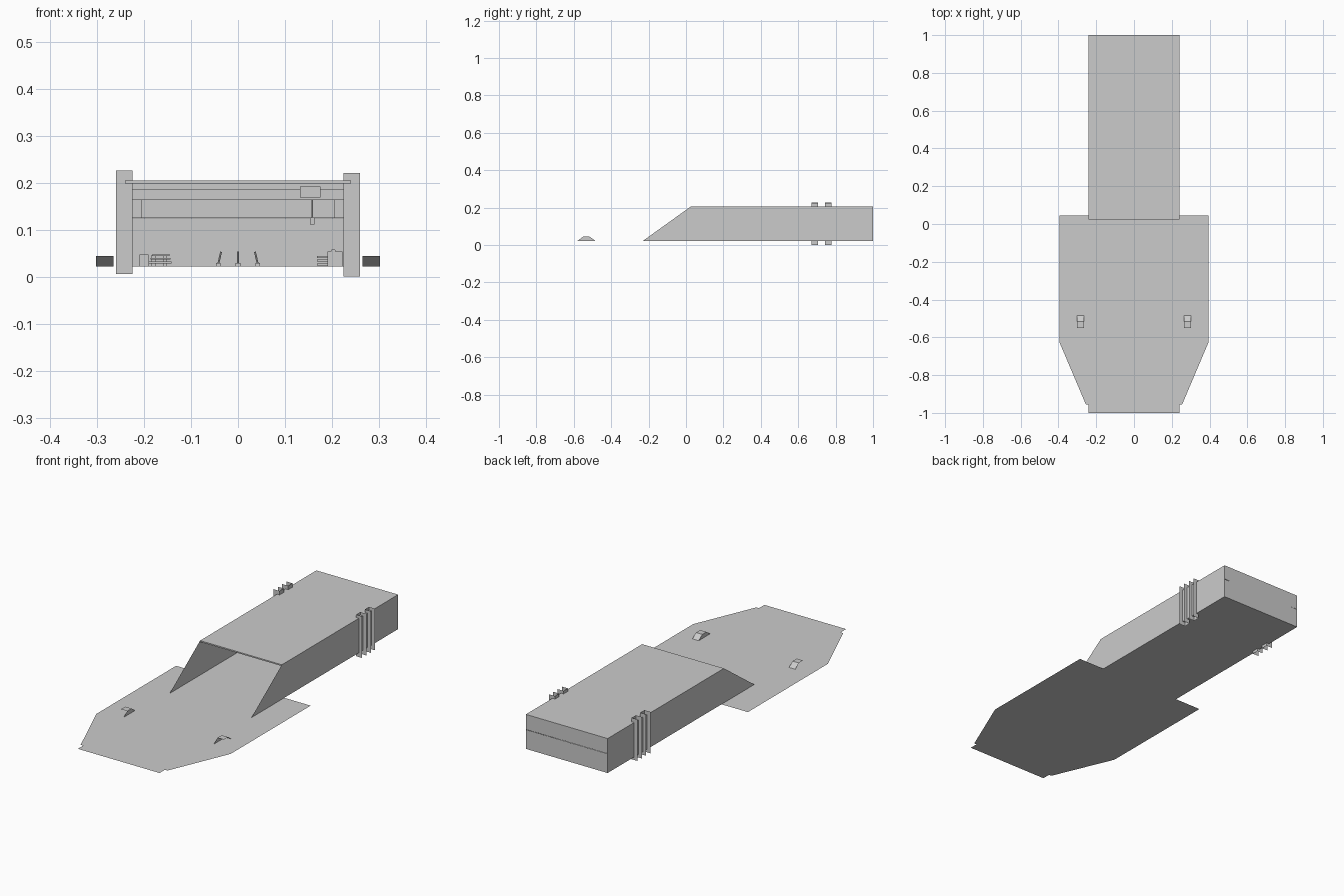
import bpy, math
from mathutils import Vector

if "Cube" in bpy.data.objects:
    bpy.data.objects.remove(bpy.data.objects["Cube"])

FLOOR, TOP, HALF = 0.022, 0.205, 0.24


def mesh(name, verts, faces):
    me = bpy.data.meshes.new(name)
    me.from_pydata(verts, [], faces)
    ob = bpy.data.objects.new(name, me)
    bpy.context.collection.objects.link(ob)
    return ob


def box(name, x0, x1, y0, y1, z0, z1):
    v = [(x, y, z) for x in (x0, x1) for y in (y0, y1) for z in (z0, z1)]
    return mesh(name, v, [(0, 1, 3, 2), (4, 6, 7, 5), (0, 4, 5, 1),
                          (2, 3, 7, 6), (0, 2, 6, 4), (1, 5, 7, 3)])


def rod(name, a, b, r, sides=8):
    a, b = Vector(a), Vector(b)
    bpy.ops.mesh.primitive_cylinder_add(vertices=sides, radius=r, depth=(b - a).length,
                                        location=(a + b) / 2)
    ob = bpy.context.object
    ob.name = name
    ob.rotation_euler = (b - a).to_track_quat('Z', 'Y').to_euler()
    return ob


# flat apron and hangar floor
half = [(HALF, -1), (HALF, -0.955), (0.255, -0.955), (0.395, -0.625),
        (0.395, 0.045), (HALF, 0.045), (HALF, 1)]
outline = half + [(-x, y) for x, y in reversed(half)]
mesh("landing_floor", [(x, y, FLOOR) for x, y in outline], [tuple(range(len(outline)))])

# hangar shell: raked side walls, roof, back wall in two panels
side = [(-0.23, FLOOR), (1, FLOOR), (1, TOP), (0.025, TOP)]
for s, n in ((1, "right"), (-1, "left")):
    mesh(n + "_wall", [(s * HALF, y, z) for y, z in side],
         [(0, 1, 2, 3) if s > 0 else (3, 2, 1, 0)])
box("roof", -HALF, HALF, 0.025, 1, 0.198, TOP)
for n, z0, z1 in (("lower", FLOOR, 0.124), ("upper", 0.125, 0.2)):
    mesh("back_wall_" + n, [(HALF, 1, z0), (-HALF, 1, z0), (-HALF, 1, z1), (HALF, 1, z1)],
         [(0, 1, 2, 3)])

# window band on the inside of the back wall
box("back_window", -0.205, 0.205, 0.99, 0.998, 0.125, 0.163)

# open channel columns that pass through the walls
for s, n, z0, z1 in ((1, "right", 0.0, 0.221), (-1, "left", 0.006, 0.226)):
    for y0, y1 in ((0.67, 0.705), (0.742, 0.777)):
        path = [(0.26, y0), (0.225, y0), (0.225, y1), (0.26, y1)]
        verts = [(s * x, y, z) for x, y in path for z in (z0, z1)]
        mesh(n + "_column", verts, [(2 * i, 2 * i + 2, 2 * i + 3, 2 * i + 1) for i in range(3)])

# folded plate hoods on the apron, open at front and outside
hood = [(-0.58, FLOOR), (-0.55, 0.044), (-0.515, 0.044), (-0.485, FLOOR)]
for s in (1, -1):
    inner = [(s * 0.265, y, z) for y, z in hood]
    outer = [(s * 0.302, y, z) for y, z in hood]
    mesh("apron_hood", inner + outer, [(0, 1, 2, 3), (1, 5, 6, 2), (2, 6, 7, 3)])

# overhead crane
box("crane_bridge", -0.235, 0.235, 0.71, 0.735, 0.163, 0.187)
box("crane_trolley", 0.132, 0.176, 0.695, 0.75, 0.168, 0.192)
rod("crane_cable", (0.158, 0.722, 0.168), (0.158, 0.722, 0.125), 0.002)
box("crane_hook", 0.153, 0.163, 0.717, 0.727, 0.111, 0.126)

# three levers on the floor
for x, tilt in ((-0.042, 0.006), (0, 0), (0.042, -0.006)):
    box("lever_base", x - 0.005, x + 0.005, 0.84, 0.855, FLOOR, 0.029)
    rod("lever", (x, 0.847, 0.027), (x + tilt, 0.847, 0.053), 0.002, 6)

# stacked cargo plates and crates along both walls
for i in range(3):
    z = 0.028 + i * 0.008
    box("left_cargo_plate", -0.19 + i * 0.004, -0.142 - i * 0.002, 0.6, 0.66, z, z + 0.004)
    box("right_cargo_plate", 0.168, 0.192, 0.6, 0.64, z - 0.004, z)
for x in (-0.18, -0.155):
    box("cargo_post", x - 0.004, x + 0.004, 0.62, 0.64, FLOOR, 0.046)
box("left_crate", -0.21, -0.19, 0.82, 0.87, FLOOR, 0.047)
box("right_crate", 0.19, 0.222, 0.82, 0.87, FLOOR, 0.053)
rod("crate_lid_roll", (0.203, 0.82, 0.054), (0.203, 0.87, 0.054), 0.005)
